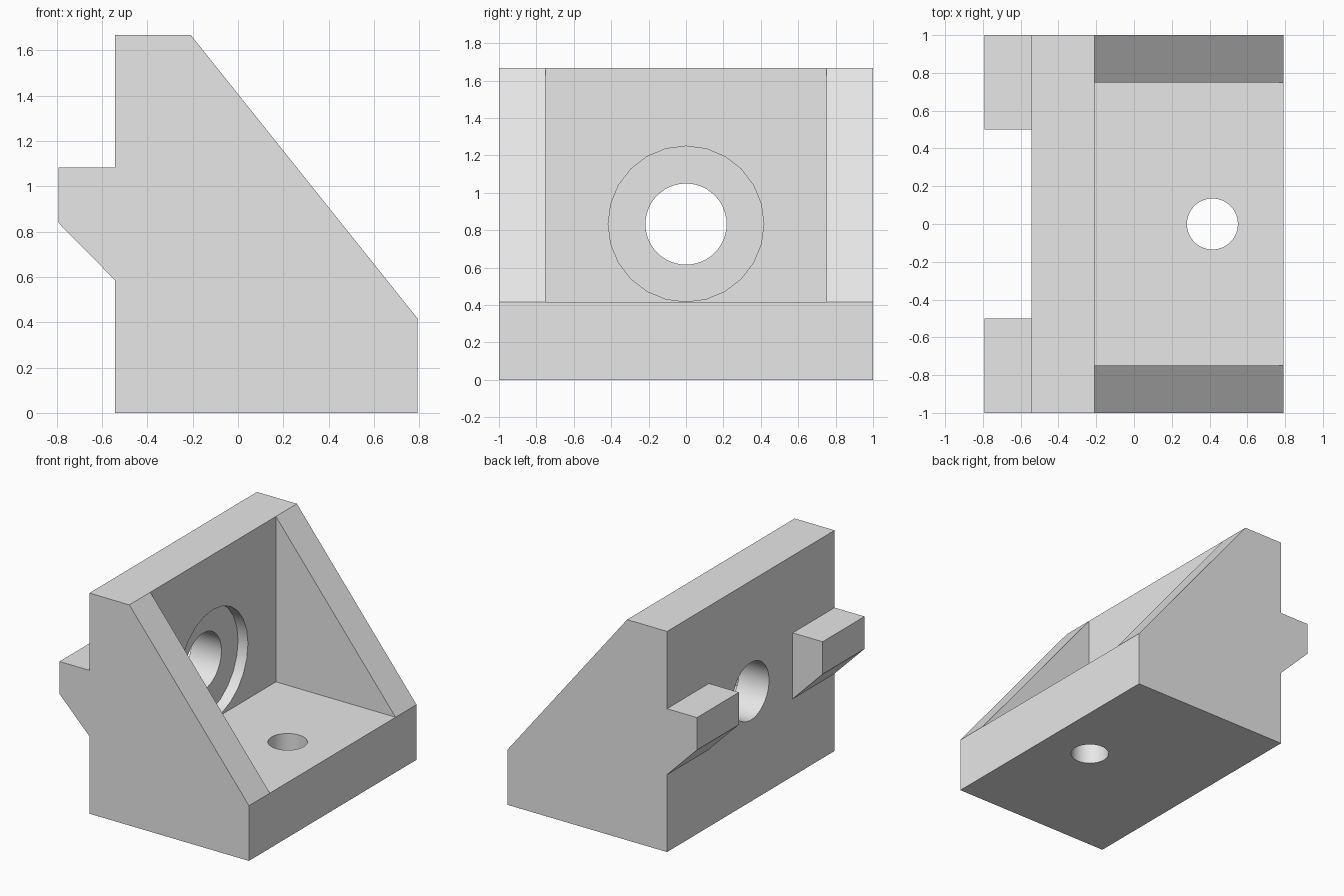
import bpy, bmesh
from math import radians
from mathutils import Matrix

cube = bpy.data.objects.get("Cube")
if cube:
    bpy.data.objects.remove(cube, do_unlink=True)

# Single plain grey
GREY = (0.8, 0.8, 0.8, 1)
grey = bpy.data.materials.new("light grey")
grey.use_nodes = True
grey.diffuse_color = GREY
grey.node_tree.nodes["Principled BSDF"].inputs["Base Color"].default_value = GREY

BACK, WALL, FRONT = -0.542, -0.208, 0.792   # x of wall back, wall face, base end
FLOOR, TOP, BORE_Z = 0.417, 1.667, 0.833


def add_object(name, bm):
    bmesh.ops.recalc_face_normals(bm, faces=bm.faces[:])
    mesh = bpy.data.meshes.new(name)
    bm.to_mesh(mesh)
    bm.free()
    mesh.materials.append(grey)
    obj = bpy.data.objects.new(name, mesh)
    bpy.context.collection.objects.link(obj)
    return obj


def prism(name, profile, y0, y1):
    """Extrude an (x, z) outline from y0 to y1."""
    bm = bmesh.new()
    face = bm.faces.new([bm.verts.new((x, y0, z)) for x, z in profile])
    out = bmesh.ops.extrude_face_region(bm, geom=[face])["geom"]
    bmesh.ops.translate(bm, vec=(0, y1 - y0, 0),
                        verts=[v for v in out if isinstance(v, bmesh.types.BMVert)])
    return add_object(name, bm)


def cylinder(name, radius, depth, centre, sides, along_x=False):
    bm = bmesh.new()
    turn = Matrix.Rotation(radians(90), 4, 'Y') if along_x else Matrix()
    bmesh.ops.create_cone(bm, cap_ends=True, segments=sides, radius1=radius,
                          radius2=radius, depth=depth,
                          matrix=Matrix.Translation(centre) @ turn)
    return add_object(name, bm)


def cut(target, cutter):
    cutter.hide_render = True
    mod = target.modifiers.new(cutter.name, 'BOOLEAN')
    mod.operation = 'DIFFERENCE'
    mod.solver = 'EXACT'
    mod.object = cutter
    bpy.context.view_layer.objects.active = target
    bpy.ops.object.modifier_apply(modifier=mod.name)
    bpy.data.objects.remove(cutter, do_unlink=True)


# Body: full-width side outline with sloping gussets
body = prism("bracket_body", [(BACK, 0), (FRONT, 0), (FRONT, FLOOR),
                              (WALL, TOP), (BACK, TOP)], -1, 1)

# Pocket between the two gussets
cut(body, prism("pocket_cutter", [(WALL, FLOOR), (1, FLOOR), (1, 2), (WALL, 2)],
                -0.75, 0.75))

# Wall bore with a shallow counterbore, and the floor hole
cut(body, cylinder("counterbore_cutter", 0.416, 0.166, (WALL, 0, BORE_Z + 0.001), 24, True))
cut(body, cylinder("wall_bore_cutter", 0.217, 1, (BACK, 0, BORE_Z), 48, True))
cut(body, cylinder("floor_hole_cutter", 0.135, 1, (0.415, 0, 0.2), 48))

# Locating tabs on the back of the wall
TAB = [(BACK, 0.585), (BACK, 1.083), (-0.792, 1.083), (-0.792, 0.838)]
for side, y0, y1 in (("left", 0.5, 1), ("right", -1, -0.5)):
    prism(f"back_tab_{side}", TAB, y0, y1)

# Smooth hole walls, sharp edges elsewhere
bpy.ops.object.select_all(action='DESELECT')
body.select_set(True)
bpy.context.view_layer.objects.active = body
bpy.ops.object.shade_smooth_by_angle(angle=radians(30))
